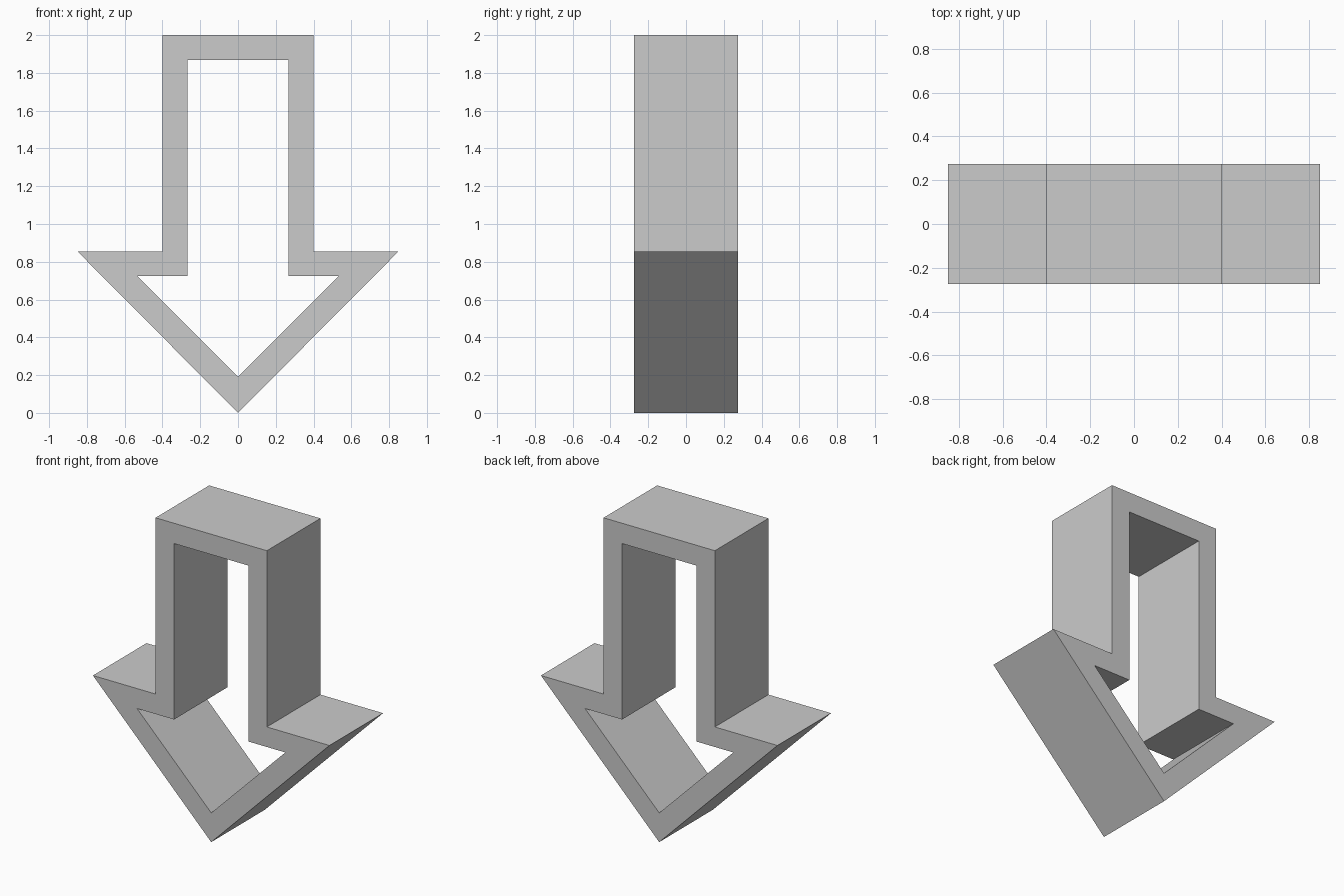
import bpy
import bmesh

if "Cube" in bpy.data.objects:
    bpy.data.objects.remove(bpy.data.objects["Cube"])

HALF_DEPTH = 0.275

# Right half of each outline (x, z), from the tip up to the top corner
outer_half = [(0, 0), (0.85, 0.855), (0.40, 0.855), (0.40, 2.0)]
inner_half = [(0, 0.19), (0.533, 0.725), (0.267, 0.725), (0.267, 1.868)]


def mirrored_loop(half):
    """Close a half outline by mirroring it across x = 0."""
    return half + [(-x, z) for x, z in reversed(half[1:])]


bm = bmesh.new()
outer, inner = (
    [bm.verts.new((x, -HALF_DEPTH, z)) for x, z in mirrored_loop(half)]
    for half in (outer_half, inner_half)
)

# Front face: a ring of quads between the two outlines
count = len(outer)
for i in range(count):
    j = (i + 1) % count
    bm.faces.new((outer[i], outer[j], inner[j], inner[i]))

# Extrude the ring to the back
front = bm.faces[:]
result = bmesh.ops.extrude_face_region(bm, geom=front, use_keep_orig=True)
back_verts = [g for g in result["geom"] if isinstance(g, bmesh.types.BMVert)]
bmesh.ops.translate(bm, verts=back_verts, vec=(0, 2 * HALF_DEPTH, 0))
bmesh.ops.recalc_face_normals(bm, faces=bm.faces[:])

mesh = bpy.data.meshes.new("arrow_frame")
bm.to_mesh(mesh)
bm.free()
arrow = bpy.data.objects.new("arrow_frame", mesh)
bpy.context.collection.objects.link(arrow)
